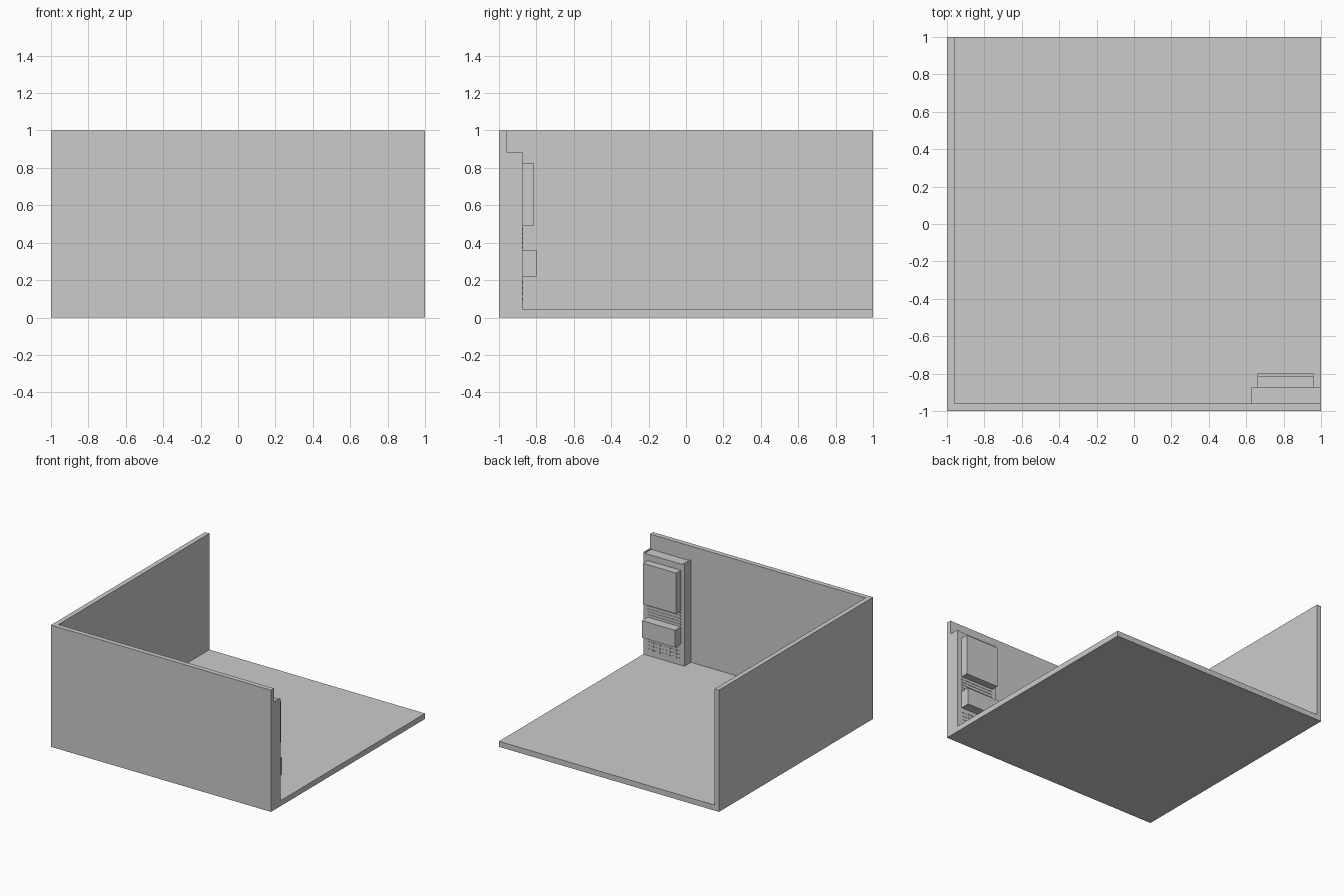
import bpy, bmesh
from mathutils import Vector

if "Cube" in bpy.data.objects:
    bpy.data.objects.remove(bpy.data.objects["Cube"])


def add_boxes(name, boxes):
    """One object from boxes given as (x0, x1, y0, y1, z0, z1)."""
    bm = bmesh.new()
    for x0, x1, y0, y1, z0, z1 in boxes:
        verts = bmesh.ops.create_cube(bm, size=1)["verts"]
        bmesh.ops.scale(bm, verts=verts, vec=(x1 - x0, y1 - y0, z1 - z0))
        bmesh.ops.translate(bm, verts=verts,
                            vec=Vector((x0 + x1, y0 + y1, z0 + z1)) / 2)
    mesh = bpy.data.meshes.new(name)
    bm.to_mesh(mesh)
    bm.free()
    obj = bpy.data.objects.new(name, mesh)
    bpy.context.collection.objects.link(obj)
    return obj


WALL = 0.04
FLOOR = 0.045
FACE = -0.875          # front face of the cabinet, looking into the room
IN = -1 + WALL         # inner face of the walls

# Room: floor and two walls
add_boxes("floor", [(-1, 1, -1, 1, 0, FLOOR)])
add_boxes("front_wall", [(-1, 1, -1, IN, FLOOR, 1)])
add_boxes("left_wall", [(-1, IN, IN, 1, FLOOR, 1)])

# Cabinet in the corner: core between two thin side cheeks
add_boxes("cabinet_core", [(0.64, 0.987, IN, FACE, FLOOR, 0.877)])
add_boxes("cabinet_sides", [(0.627, 0.64, IN, FACE, FLOOR, 0.885),
                            (0.987, 1.0, IN, FACE, FLOOR, 0.885)])

# Raised panel and lower tray
add_boxes("upper_panel", [(0.66, 0.96, FACE, -0.815, 0.49, 0.825)])
add_boxes("lower_tray", [(0.66, 0.96, FACE, -0.80, 0.22, 0.36)])

# Vent slats between the panel and the tray
add_boxes("vent_slats", [(0.66, 0.96, FACE, FACE + 0.003, z, z + 0.012)
                         for z in (0.37 + 0.024 * i for i in range(5))])

# Rows of small perforation marks below the tray
marks = []
for row in range(4):
    z = 0.09 + 0.03 * row
    for col in range(10):
        x = 0.665 + 0.03 * col
        marks.append((x, x + 0.018, FACE, FACE + 0.003, z, z + 0.014))
add_boxes("grille_marks", marks)
